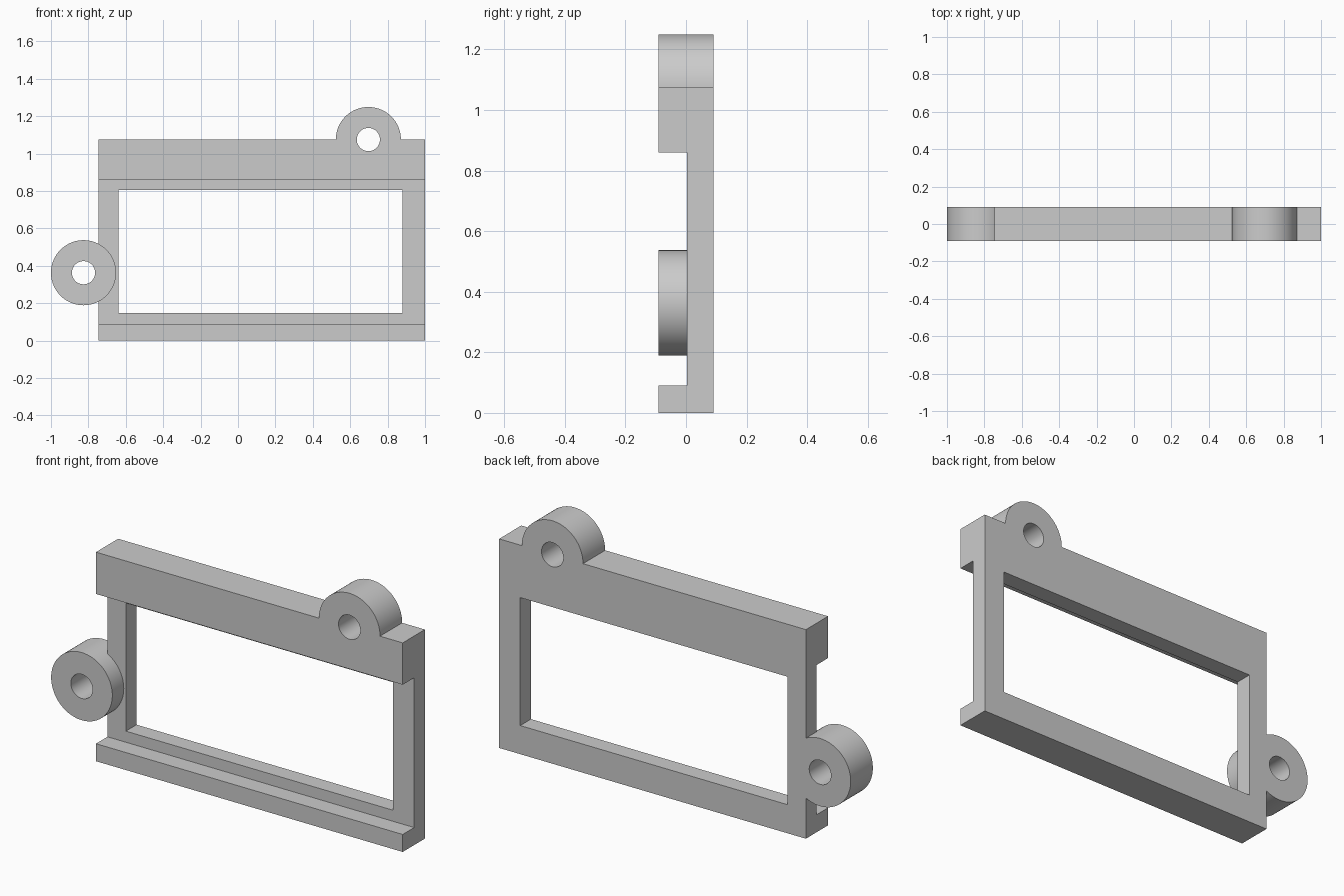
import bpy
import math

cube = bpy.data.objects.get("Cube")
if cube:
    bpy.data.objects.remove(cube, do_unlink=True)

# Dimensions
LEFT, RIGHT, TOP = -0.745, 1.0, 1.075
FRONT, BACK, STEP = -0.09, 0.09, 0.003
LUG_RADIUS, HOLE_RADIUS = 0.174, 0.062
LUGS = {"top_lug": (0.697, TOP), "side_lug": (-0.826, 0.363)}

grey = bpy.data.materials.new("plain grey")
grey.use_nodes = True
colour = (0.6, 0.6, 0.6, 1)
grey.diffuse_color = colour
grey.node_tree.nodes["Principled BSDF"].inputs["Base Color"].default_value = colour


def box(name, x, y, z):
    """Box from (min, max) ranges along each axis."""
    ranges = (x, y, z)
    bpy.ops.mesh.primitive_cube_add(size=1, location=[sum(r) / 2 for r in ranges])
    obj = bpy.context.object
    obj.name = name
    obj.scale = [b - a for a, b in ranges]
    bpy.ops.object.transform_apply(location=True, rotation=True, scale=True)
    obj.data.materials.append(grey)
    return obj


def cylinder(name, centre, radius, depth):
    """Cylinder running front to back."""
    bpy.ops.mesh.primitive_cylinder_add(
        vertices=96, radius=radius, depth=depth,
        location=(centre[0], 0, centre[1]), rotation=(math.pi / 2, 0, 0))
    obj = bpy.context.object
    obj.name = name
    bpy.ops.object.transform_apply(location=True, rotation=True, scale=True)
    obj.data.materials.append(grey)
    return obj


def combine(target, tool, operation):
    """Apply a boolean and discard the tool object."""
    bpy.context.view_layer.objects.active = target
    mod = target.modifiers.new(operation.title(), 'BOOLEAN')
    mod.operation, mod.solver, mod.object = operation, 'EXACT', tool
    bpy.ops.object.modifier_apply(modifier=mod.name)
    bpy.data.objects.remove(tool, do_unlink=True)


# Frame with a front channel between the two rails, and a window
frame = box("mounting_frame", (LEFT, RIGHT), (FRONT, BACK), (0, TOP))
combine(frame, box("channel", (LEFT - 1, RIGHT + 1), (FRONT - 1, STEP), (0.09, 0.86)), 'DIFFERENCE')
combine(frame, box("window", (-0.64, 0.88), (-1, 1), (0.147, 0.805)), 'DIFFERENCE')

# Round screw lugs, then their through holes
for name, centre in LUGS.items():
    combine(frame, cylinder(name, centre, LUG_RADIUS, BACK - FRONT), 'UNION')
for name, centre in LUGS.items():
    combine(frame, cylinder(name + "_hole", centre, HOLE_RADIUS, 1), 'DIFFERENCE')

# Smooth the round walls, keep the edges sharp
bpy.ops.object.select_all(action='DESELECT')
frame.select_set(True)
bpy.context.view_layer.objects.active = frame
bpy.ops.object.shade_smooth_by_angle(angle=math.radians(30))
